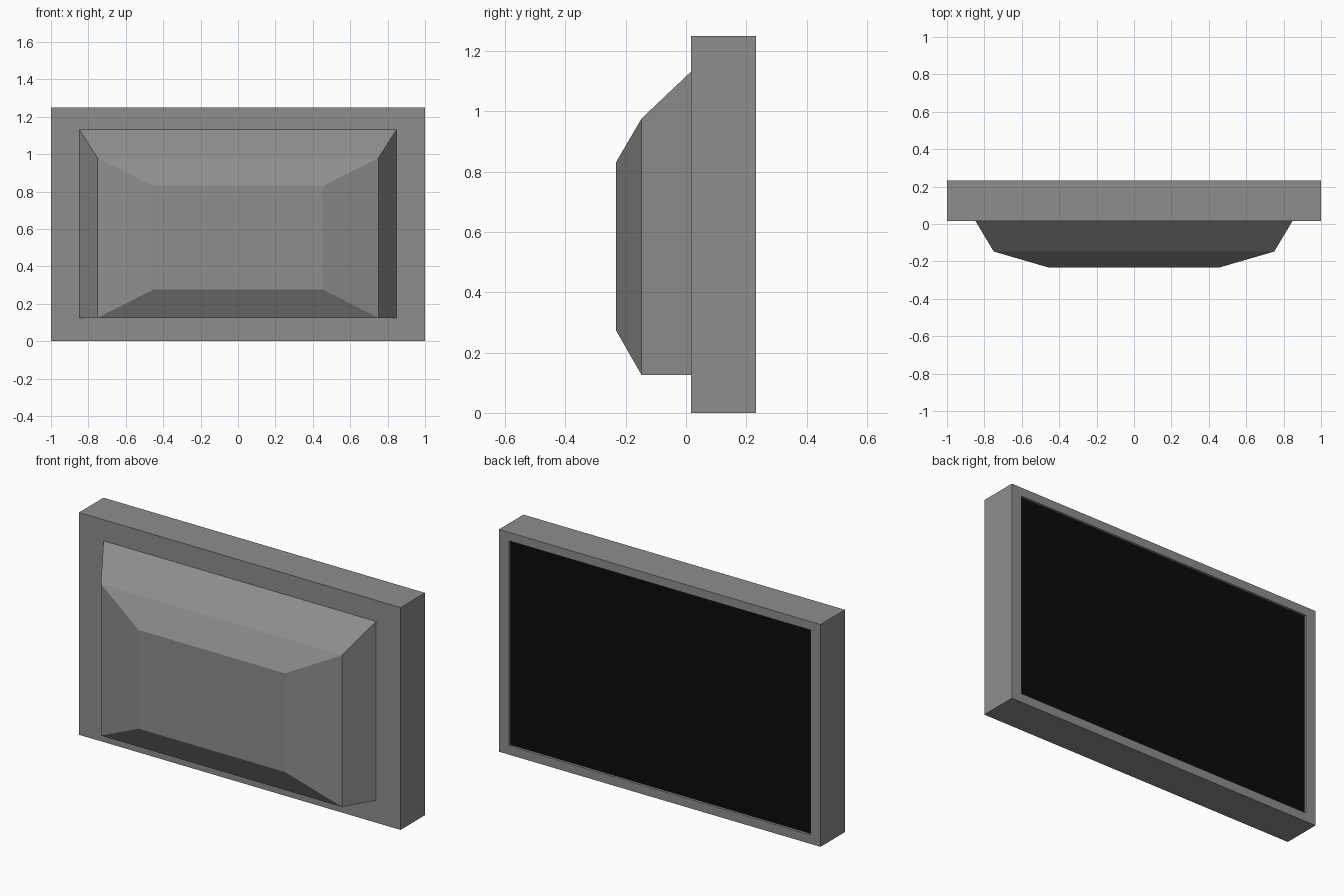
import bpy, bmesh

if "Cube" in bpy.data.objects:
    bpy.data.objects.remove(bpy.data.objects["Cube"])


def material(name, r, g, b):
    m = bpy.data.materials.new(name)
    m.diffuse_color = (r, g, b, 1)
    m.use_nodes = True
    m.node_tree.nodes["Principled BSDF"].inputs["Base Color"].default_value = m.diffuse_color
    return m


GREY = material("casing grey", 0.27, 0.27, 0.27)
BLACK = material("screen black", 0.003, 0.003, 0.003)


def ring(bm, y, x, z0, z1):
    """Rectangle of vertices in the plane at depth y."""
    return [bm.verts.new(p) for p in
            ((-x, y, z0), (x, y, z0), (x, y, z1), (-x, y, z1))]


def loft(name, sections, mat, cap_start=False, cap_end=False):
    """Skin rectangular sections (y, half width, bottom, top) front to back."""
    bm = bmesh.new()
    rings = [ring(bm, *s) for s in sections]
    for a, b in zip(rings, rings[1:]):
        for i in range(4):
            j = (i + 1) % 4
            bm.faces.new((a[i], b[i], b[j], a[j]))
    if cap_start:
        bm.faces.new(rings[0])
    if cap_end:
        bm.faces.new(rings[-1][::-1])
    bmesh.ops.recalc_face_normals(bm, faces=bm.faces)
    mesh = bpy.data.meshes.new(name)
    bm.to_mesh(mesh)
    bm.free()
    mesh.materials.append(mat)
    ob = bpy.data.objects.new(name, mesh)
    bpy.context.collection.objects.link(ob)
    return ob


FRONT, BACK, RECESS = 0.016, 0.233, 0.216
SX, SZ0, SZ1 = 0.938, 0.05, 1.202

# Main casing: box with a rim around a shallow screen recess
loft("casing", [(FRONT, 1, 0, 1.25), (BACK, 1, 0, 1.25),
                (BACK, SX, SZ0, SZ1), (RECESS, SX, SZ0, SZ1)],
     GREY, cap_start=True, cap_end=True)

# Stepped, tapered housing bulging from the casing
loft("tapered_housing", [(-0.233, 0.455, 0.275, 0.83),
                         (-0.147, 0.75, 0.125, 0.977),
                         (FRONT + 0.004, 0.85, 0.125, 1.135)],
     GREY, cap_start=True, cap_end=True)

# Screen: thin plate lying in the recess
loft("screen", [(RECESS - 0.002, SX, SZ0, SZ1),
                (RECESS + 0.003, SX, SZ0, SZ1)],
     BLACK, cap_start=True, cap_end=True)
